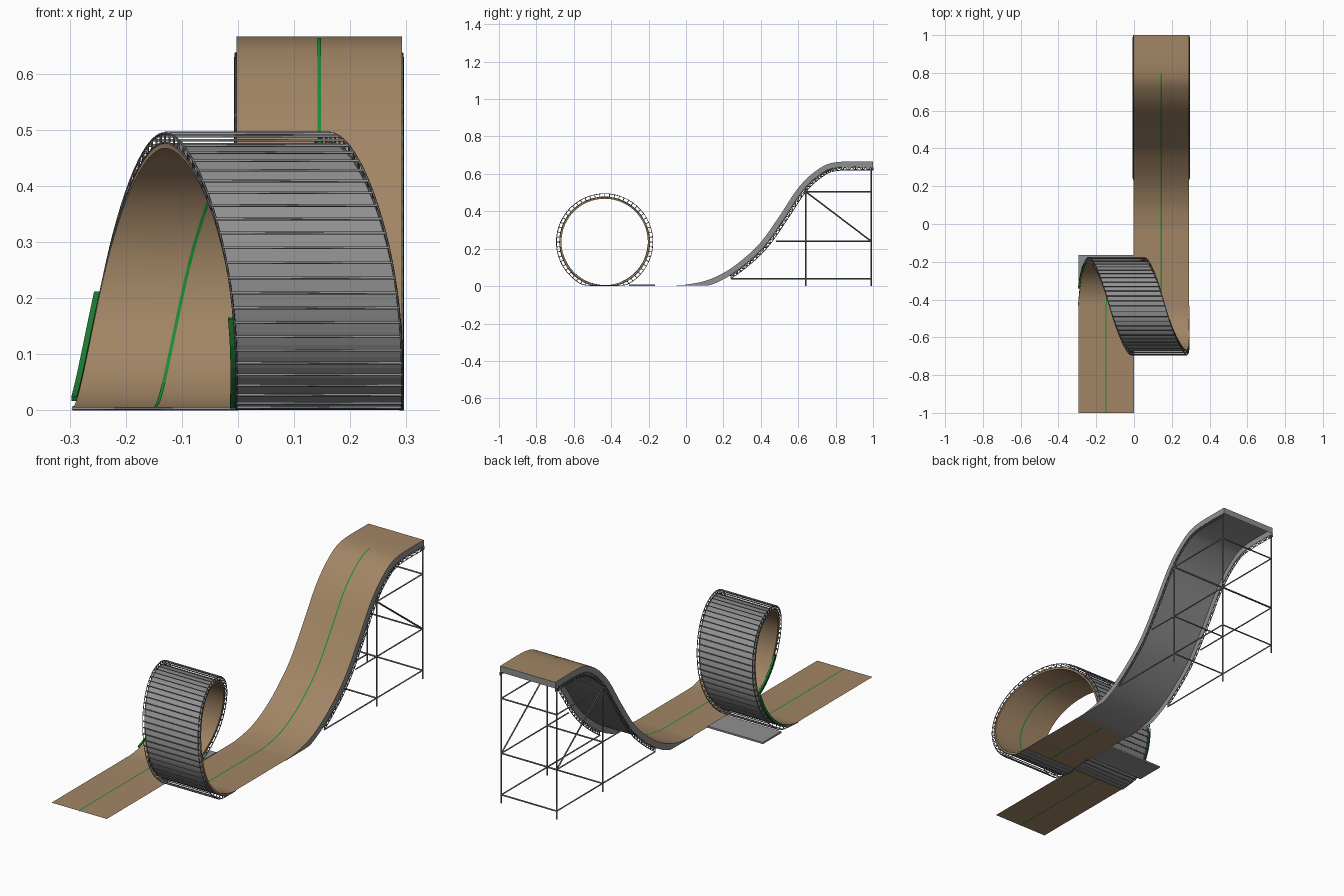
import bpy
import math
from mathutils import Vector

cube = bpy.data.objects.get("Cube")
if cube:
    bpy.data.objects.remove(cube, do_unlink=True)


def material(name, rgb):
    m = bpy.data.materials.new(name)
    m.use_nodes = True
    m.diffuse_color = (*rgb, 1)
    m.node_tree.nodes["Principled BSDF"].inputs["Base Color"].default_value = (*rgb, 1)
    return m


WOOD = material("tan_wood", (0.36, 0.235, 0.13))
GREEN = material("green_paint", (0.012, 0.26, 0.035))
DARK_GREEN = material("dark_green_guard", (0.012, 0.19, 0.032))
GREY = material("grey_panel", (0.28, 0.28, 0.28))
STEEL = material("grey_steel", (0.16, 0.16, 0.16))

WIDTH = 0.295
START_X = -0.003
FLAT_Z = 0.005
RADIUS = 0.231
LOOP_Y = -0.435
SEGMENTS = 60


def spline(keys, steps):
    """Smooth curve through 2D key points."""
    p = [Vector(k) for k in keys]
    p = [p[0]] + p + [p[-1]]
    out = []
    for i in range(1, len(p) - 2):
        a, b = p[i], p[i + 1]
        m, n = (b - p[i - 1]) / 2, (p[i + 2] - a) / 2
        for k in range(steps):
            t = k / steps
            h = t * t * (3 - 2 * t)
            out.append(a * (1 - h) + b * h + m * (t * (1 - t) ** 2) - n * (t * t * (1 - t)))
    return out + [p[-1]]


def make_mesh(name, verts, faces, mat, smooth=False):
    me = bpy.data.meshes.new(name)
    me.from_pydata(verts, [], faces)
    me.materials.append(mat)
    for f in me.polygons:
        f.use_smooth = smooth
    ob = bpy.data.objects.new(name, me)
    bpy.context.collection.objects.link(ob)


def strip(name, a, b, mat, smooth=False):
    """Ribbon of quads between two paths."""
    n = len(a)
    faces = [(i, i + 1, n + i + 1, n + i) for i in range(n - 1)]
    make_mesh(name, a + b, faces, mat, smooth)


def tubes(name, lines, radius, mat):
    """Several thin bars as one mesh."""
    cu = bpy.data.curves.new(name, "CURVE")
    cu.dimensions = "3D"
    cu.bevel_depth = radius
    cu.bevel_resolution = 0
    cu.use_fill_caps = True
    for line in lines:
        sp = cu.splines.new("POLY")
        sp.points.add(len(line) - 1)
        for pt, co in zip(sp.points, line):
            pt.co = (*co, 1)
    cu.materials.append(mat)
    ob = bpy.data.objects.new(name, cu)
    bpy.context.collection.objects.link(ob)
    bpy.ops.object.select_all(action="DESELECT")
    ob.select_set(True)
    bpy.context.view_layer.objects.active = ob
    bpy.ops.object.convert(target="MESH")


def edge(path, x, depth=0.0):
    """Path moved sideways by x and pushed below the surface by depth."""
    out = []
    for i, p in enumerate(path):
        t = path[min(i + 1, len(path) - 1)] - path[max(i - 1, 0)]
        n = Vector((0, -t.z, t.y)).normalized()
        d = depth(p) if callable(depth) else depth
        out.append(p + Vector((x, 0, 0)) + n * d)
    return out


def limited(depth):
    """Depth below the surface that never reaches the ground."""
    return lambda p: min(depth, max(p.z - 0.003, 0.001))


# Track path, measured at its right-hand edge: ramp, loop, then level run-out
profile = [(1, .665), (.8, .662), (.7, .62), (.6, .525), (.5, .375), (.4, .235),
           (.3, .14), (.2, .07), (.1, .027), (0, .008), (-.05, FLAT_Z)]
ramp = [Vector((START_X, p.x, p.y)) for p in spline(profile, 6)]
shift = spline([(0, START_X), (1, -.016), (2, -.13), (3, -.24), (4, -WIDTH)], SEGMENTS // 4)
loop = []
for i in range(SEGMENTS + 1):
    a = 2 * math.pi * i / SEGMENTS
    loop.append(Vector((shift[i].y, LOOP_Y - RADIUS * math.sin(a),
                        FLAT_Z + RADIUS * (1 - math.cos(a)))))
runout_end = Vector((-WIDTH, -1, FLAT_Z))
track = ramp + loop + [runout_end]

# Running surface and painted centre line
MID, HALF = WIDTH / 2, 0.003
strip("track_surface", edge(track, 0), edge(track, WIDTH), WOOD, True)
painted = [p for p in track if p.y < 0.81]
levels = {"centre_line": (painted, -0.0015),
          "approach_line_below": ([ramp[-1], loop[0]], 0.0015),
          "runout_line_below": ([loop[-1], runout_end], 0.0015)}
for name, (path, d) in levels.items():
    strip(name, edge(path, MID - HALF, d), edge(path, MID + HALF, d), GREEN)

# Ramp underside and side skirts
strip("ramp_underside", edge(ramp, 0, 0.003), edge(ramp, WIDTH, 0.003), GREY, True)
for x in (0, WIDTH):
    strip("ramp_skirt", edge(ramp, x), edge(ramp, x, limited(0.03)), GREY, True)
strip("ramp_end_panel", edge(ramp, 0)[:1] + edge(ramp, WIDTH)[:1],
      edge(ramp, 0, 0.03)[:1] + edge(ramp, WIDTH, 0.03)[:1], GREY)

# Ramp edge trusses
braced = [p for p in ramp if p.y > 0.21]
lines = []
for x in (-0.001, WIDTH + 0.001):
    top, low = edge(braced, x, 0.030), edge(braced, x, 0.045)
    lines += [top, low]
    for i in range(len(braced) - 1):
        middle = (top[i] + top[i + 1]) / 2
        lines += [[top[i], low[i]], [low[i], middle], [middle, low[i + 1]]]
tubes("ramp_truss", lines, 0.002, STEEL)

# Loop backing with wooden rims
rim = limited(0.009)
strip("loop_backing", edge(loop, 0, rim), edge(loop, WIDTH, rim), GREY)
for x in (0, WIDTH):
    strip("loop_rim", edge(loop, x), edge(loop, x, rim), WOOD, True)

# Loop outer cross ribs and edge truss
outer = [edge(loop, x, limited(0.027)) for x in (0, WIDTH)]
inner = [edge(loop, x, limited(0.010)) for x in (0, WIDTH)]
tubes("loop_ribs", [[a, b] for a, b in zip(*outer)], 0.0025, GREY)
lines = outer + inner
for low, high in zip(inner, outer):
    lines += [[a, b] for a, b in zip(low, high)]
tubes("loop_truss", lines, 0.002, STEEL)

# Green guards on the right-hand edge of the loop's entry and exit
for name, first, last in (("entry_guard", 1, 13), ("exit_guard", 46, 57)):
    part = loop[first:last]
    n = len(part)
    verts = (edge(part, -0.011, -0.001) + edge(part, -0.001, -0.001)
             + edge(part, -0.001, rim) + edge(part, -0.011, rim))
    faces = [(r * n + i, r * n + i + 1, (r + 1) % 4 * n + i + 1, (r + 1) % 4 * n + i)
             for r in range(4) for i in range(n - 1)]
    faces += [(0, n, 2 * n, 3 * n), (n - 1, 4 * n - 1, 3 * n - 1, 2 * n - 1)]
    make_mesh(name, verts, faces, DARK_GREEN)

# Ground plate beneath the loop exit
bpy.ops.mesh.primitive_cube_add(size=1, location=(-WIDTH / 2, -0.235, 0.004))
plate = bpy.context.object
plate.name = "ground_plate"
plate.scale = (WIDTH, 0.14, 0.008)
plate.data.materials.append(GREY)

# Scaffold tower
FRONT, BACK = 0.64, 0.99
LEVELS = ((0.04, 0.24), (0.24, 0.48), (0.505, FRONT))
bars = []
for x in (START_X, START_X + WIDTH):
    bars += [[(x, FRONT, 0), (x, FRONT, 0.53)], [(x, BACK, 0), (x, BACK, 0.63)],
             [(x, FRONT, 0.505), (x, BACK, 0.24)]]
    bars += [[(x, start, z), (x, BACK, z)] for z, start in LEVELS]
for z, start in LEVELS:
    bars += [[(START_X, y, z), (START_X + WIDTH, y, z)] for y in (FRONT, BACK)]
tubes("scaffold", bars, 0.004, STEEL)
